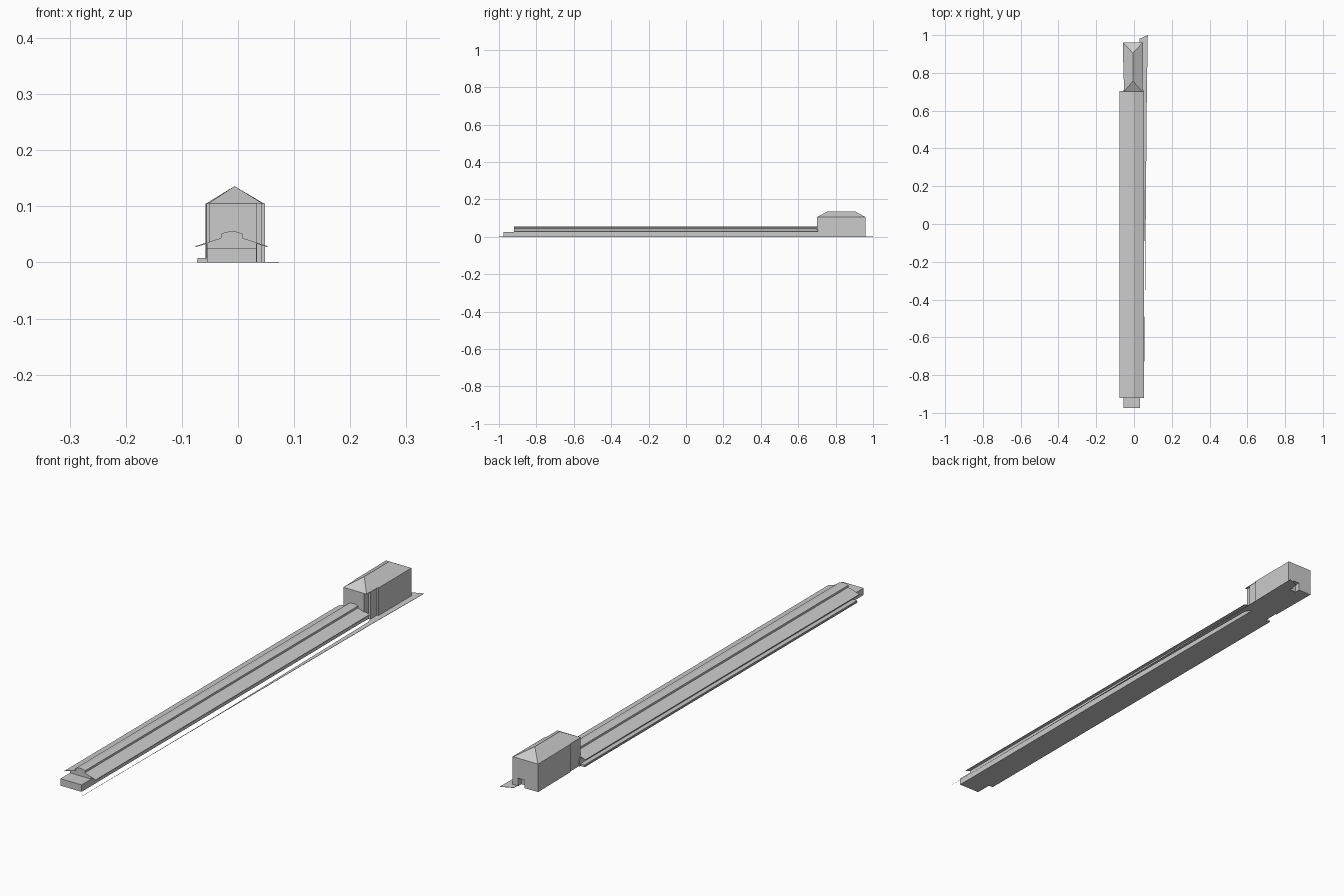
import bpy, bmesh


def mesh_object(name, verts, faces):
    me = bpy.data.meshes.new(name)
    me.from_pydata(verts, [], faces)
    bm = bmesh.new()
    bm.from_mesh(me)
    bmesh.ops.recalc_face_normals(bm, faces=bm.faces)
    bm.to_mesh(me)
    bm.free()
    ob = bpy.data.objects.new(name, me)
    bpy.context.collection.objects.link(ob)
    return ob


def prism_y(name, profile, y0, y1):
    """Extrude a closed (x, z) profile along y."""
    n = len(profile)
    verts = [(x, y, z) for y in (y0, y1) for x, z in profile]
    faces = [tuple(range(n)), tuple(range(n, 2 * n))]
    faces += [(i, (i + 1) % n, n + (i + 1) % n, n + i) for i in range(n)]
    return mesh_object(name, verts, faces)


def prism_z(name, outline, z0, z1):
    """Extrude a closed (x, y) outline upwards."""
    n = len(outline)
    verts = [(x, y, z) for z in (z0, z1) for x, y in outline]
    faces = [tuple(range(n)), tuple(range(n, 2 * n))]
    faces += [(i, (i + 1) % n, n + (i + 1) % n, n + i) for i in range(n)]
    return mesh_object(name, verts, faces)


def box(name, x0, x1, y0, y1, z0, z1):
    return prism_z(name, [(x0, y0), (x1, y0), (x1, y1), (x0, y1)], z0, z1)


# Long low base, protruding at the front
box("long_base", -0.055, 0.033, -0.975, 0.71, 0, 0.026)

# Hall walls filling up to the underside of the roof
roof_line = [(-0.076, 0.029), (-0.03, 0.0435), (-0.03, 0.051), (-0.02, 0.0545),
             (-0.010, 0.0555), (-0.001, 0.0545), (0.008, 0.051), (0.008, 0.0435),
             (0.053, 0.029)]
walls = ([(-0.055, 0.026), (-0.055, 0.0345)]
         + [(x, z - 0.001) for x, z in roof_line[1:-1]]
         + [(0.033, 0.0345), (0.033, 0.026)])
prism_y("hall_walls", walls, -0.918, 0.705)

# Thin roof with a raised, rounded lantern along the middle
under = [(x, z - 0.002) for x, z in reversed(roof_line)]
prism_y("hall_roof", roof_line + under, -0.92, 0.705)

# Narrow loading ledge along the left side
box("left_ledge", -0.073, -0.055, -0.912, 0.705, 0, 0.004)
box("left_ledge_top", -0.072, -0.055, -0.912, 0.705, 0.004, 0.008)

# Flat tapering pavement along the right side
prism_z("right_pavement", [(0.055, -1.0), (0.062, 0.0), (0.068, 0.70), (0.073, 1.0),
                           (0.028, 0.98), (0.03, 0.76), (0.049, 0.70), (0.058, -0.2)],
        0, 0.001)

# Head building: narrower front, wider rear with a doorway recess at the back
prism_z("head_building", [
    (-0.052, 0.70), (0.034, 0.70), (0.034, 0.725), (0.042, 0.725), (0.042, 0.765),
    (0.048, 0.765), (0.048, 0.96), (0.025, 0.96), (0.025, 0.94), (-0.002, 0.94),
    (-0.002, 0.96), (-0.058, 0.96), (-0.056, 0.765), (-0.052, 0.765)], 0, 0.03)
prism_z("head_building_upper", [
    (-0.052, 0.70), (0.034, 0.70), (0.034, 0.725), (0.042, 0.725), (0.042, 0.765),
    (0.048, 0.765), (0.048, 0.96), (-0.058, 0.96), (-0.056, 0.765),
    (-0.052, 0.765)], 0.03, 0.105)

# Hipped roof of the head building
mesh_object("head_roof", [
    (-0.053, 0.70, 0.105), (0.044, 0.70, 0.105), (0.046, 0.96, 0.105),
    (-0.057, 0.96, 0.105), (-0.006, 0.757, 0.136), (-0.006, 0.905, 0.136)],
    [(0, 1, 4), (1, 2, 5, 4), (2, 3, 5), (3, 0, 4, 5), (3, 2, 1, 0)])
